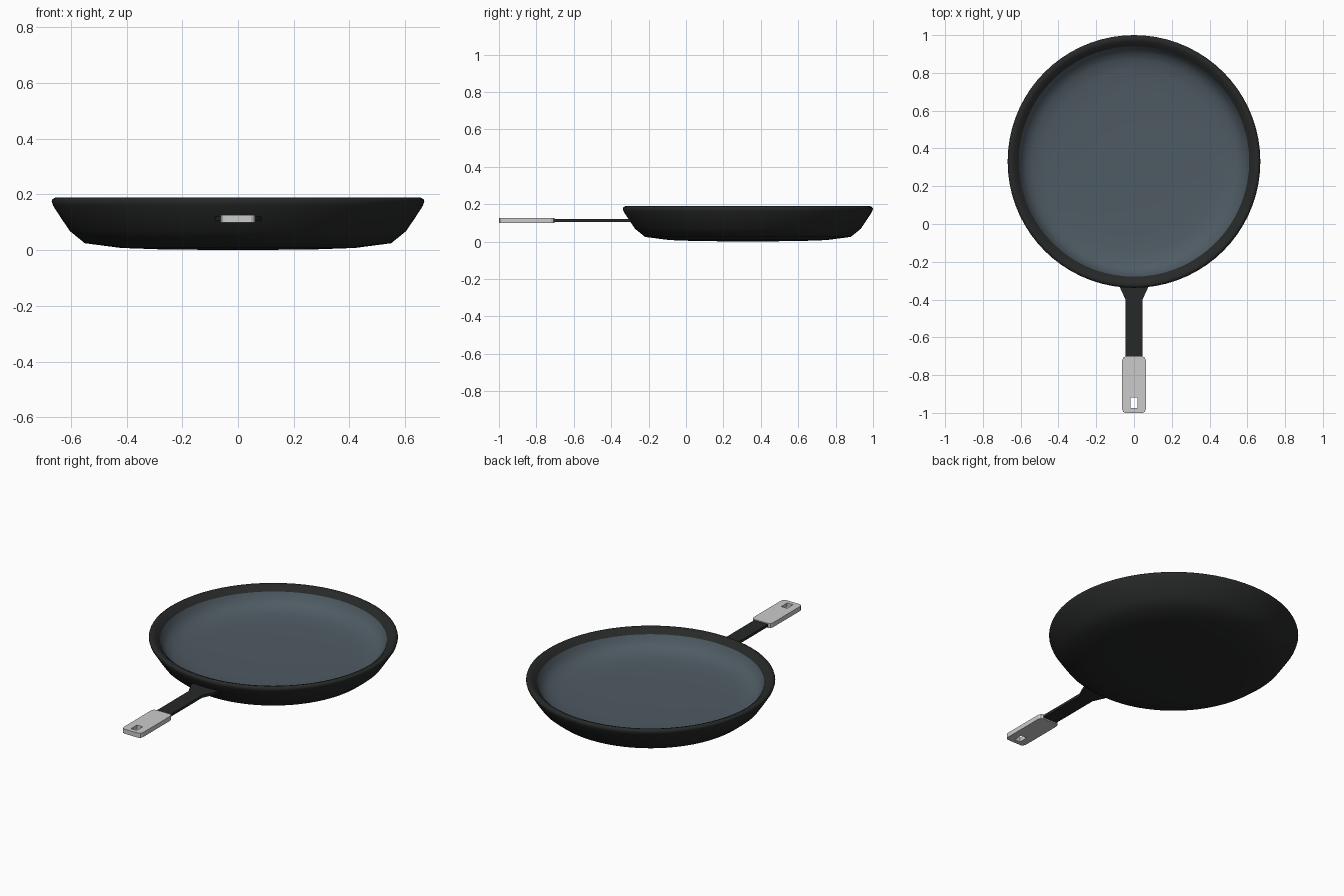
import bpy, bmesh, math

if "Cube" in bpy.data.objects:
    bpy.data.objects.remove(bpy.data.objects["Cube"])

CENTRE_Y = 0.331
SEGMENTS = 72


def material(name, rgb):
    m = bpy.data.materials.new(name)
    m.diffuse_color = (*rgb, 1)
    m.use_nodes = True
    m.node_tree.nodes["Principled BSDF"].inputs["Base Color"].default_value = m.diffuse_color
    return m


def finish(name, bm, mat=None, smooth_angle=None):
    mesh = bpy.data.meshes.new(name)
    bm.to_mesh(mesh)
    bm.free()
    ob = bpy.data.objects.new(name, mesh)
    bpy.context.collection.objects.link(ob)
    if mat:
        mesh.materials.append(mat)
    if smooth_angle:
        bpy.ops.object.select_all(action='DESELECT')
        ob.select_set(True)
        bpy.context.view_layer.objects.active = ob
        bpy.ops.object.shade_smooth_by_angle(angle=math.radians(smooth_angle))
    return ob


def lathe(name, profile, mat):
    """Revolve (radius, z) points around the pan's axis."""
    bm = bmesh.new()
    rings = []
    for r, z in profile:
        if r == 0:
            rings.append([bm.verts.new((0, CENTRE_Y, z))] * SEGMENTS)
        else:
            angles = [2 * math.pi * i / SEGMENTS for i in range(SEGMENTS)]
            rings.append([bm.verts.new((r * math.cos(t), CENTRE_Y + r * math.sin(t), z))
                          for t in angles])
    for a, b in zip(rings, rings[1:]):
        for i in range(SEGMENTS):
            j = (i + 1) % SEGMENTS
            bm.faces.new(dict.fromkeys((a[i], a[j], b[j], b[i])))
    return finish(name, bm, mat, 60)


def plate(name, half_outline, z0, z1, mat=None, hole=None):
    """Mirror a half outline in x, extrude it, optionally with a hole (hx, y0, y1)."""
    hw = half_outline
    bm = bmesh.new()

    def strip(points):
        return bm.faces.new([bm.verts.new((x, y, z0)) for x, y in points])

    if hole:
        # Two C-shaped halves meeting on the centre line leave the slot open
        hx, y0, y1 = hole
        inner = [(0, y1), (hx, y1), (hx, y0), (0, y0)]
        outer = [(0, hw[0][1])] + hw + [(0, hw[-1][1])]
        strip(outer + inner)
        strip([(-x, y) for x, y in reversed(outer + inner)])
        bmesh.ops.remove_doubles(bm, verts=bm.verts[:], dist=1e-5)
    else:
        strip(hw + [(-x, y) for x, y in reversed(hw)])
    res = bmesh.ops.extrude_face_region(bm, geom=bm.faces[:], use_keep_orig=True)
    moved = [g for g in res["geom"] if isinstance(g, bmesh.types.BMVert)]
    bmesh.ops.translate(bm, verts=moved, vec=(0, 0, z1 - z0))
    bmesh.ops.recalc_face_normals(bm, faces=bm.faces[:])
    return finish(name, bm, mat)


black = material("black_metal", (0.020, 0.021, 0.021))
slate = material("slate_coating", (0.078, 0.104, 0.125))

# Outer shell and rolled rim
lathe("pan_body", [(0, 0), (0.28, 0.003), (0.42, 0.008), (0.55, 0.025), (0.603, 0.068),
                   (0.635, 0.115), (0.664, 0.160), (0.669, 0.175), (0.667, 0.182), (0.655, 0.19),
                   (0.635, 0.182), (0.61, 0.160)], black)

# Coated cooking surface inside the rim
lathe("cooking_surface", [(0.61, 0.160), (0.596, 0.13), (0.575, 0.106), (0.54, 0.087),
                          (0.48, 0.076), (0.38, 0.07), (0.2, 0.067), (0, 0.066)], slate)

# Flat handle bar that flares where it meets the pan
plate("handle_bar", [(0.045, -0.72), (0.045, -0.40), (0.075, -0.335), (0.085, -0.285)],
      0.106, 0.121, black)

# Grip with clipped corners and a hanging slot
plate("handle_grip", [(0.046, -1.0), (0.057, -0.994), (0.063, -0.98), (0.063, -0.722),
                      (0.057, -0.708), (0.046, -0.702)],
      0.099, 0.126, hole=(0.019, -0.974, -0.919))
